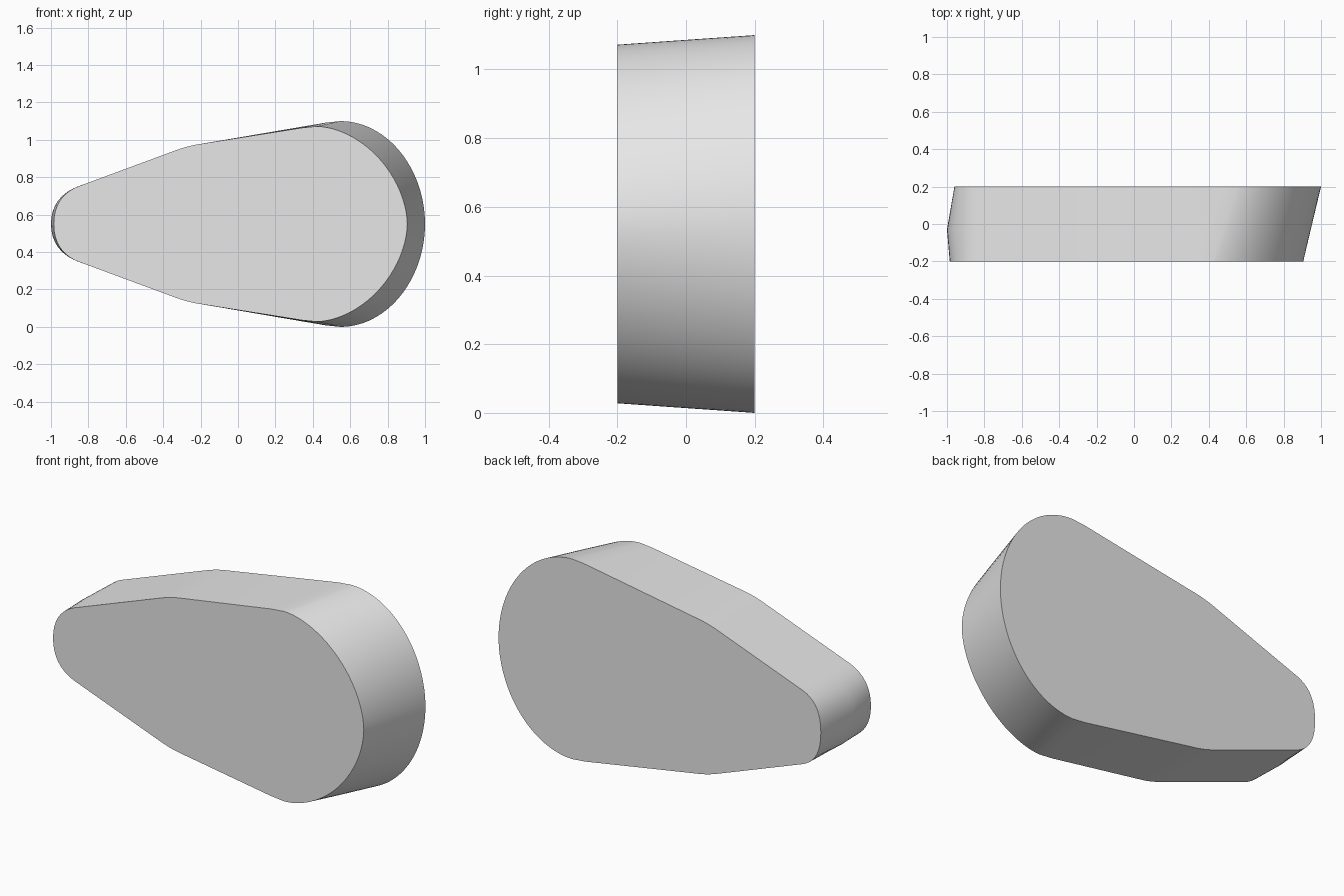
import bpy, bmesh, math
from mathutils import Vector

if "Cube" in bpy.data.objects:
    bpy.data.objects.remove(bpy.data.objects["Cube"])

MID_Z = 0.55      # height of the symmetry line
NOSE, SIDE, ROUND = 10, 6, 28


def half_outline(tip, peak, half, end, power):
    """Upper half of a teardrop outline as (x, height) from narrow tip to round end."""
    pts = []
    # narrow tip: cubic curve
    ctrl = [Vector((tip, 0)), Vector((tip, 0.13)), Vector((-0.91, 0.185)), Vector((-0.83, 0.21))]
    for i in range(NOSE + 1):
        t = i / NOSE
        s = 1 - t
        p = ctrl[0] * s**3 + ctrl[1] * 3*s*s*t + ctrl[2] * 3*s*t*t + ctrl[3] * t**3
        pts.append((p.x, p.y))
    # softened bend between the two straight flanks
    a, b, c = Vector((-0.33, 0.395)), Vector((-0.265, 0.419)), Vector((-0.2, 0.428))
    for i in range(SIDE + 1):
        t = i / SIDE
        p = a * (1-t)**2 + b * 2*t*(1-t) + c * t*t
        pts.append((p.x, p.y))
    # end of the straight flank, just before the peak
    pts.append((peak - 0.08, half - 0.008))
    # broad rounded end
    for i in range(ROUND + 1):
        a = math.pi / 2 * (1 - i / ROUND)
        x = peak + (end - peak) * max(0, math.cos(a)) ** (2 / power)
        pts.append((x, half * max(0, math.sin(a)) ** (2 / power)))
    return pts


def ring(bm, y, outline):
    upper = [bm.verts.new((x, y, MID_Z + h)) for x, h in outline]
    lower = [bm.verts.new((x, y, MID_Z - h)) for x, h in outline[1:-1]]
    return upper + lower[::-1]


bm = bmesh.new()
# front, middle and back cross-sections
rings = [ring(bm, -0.2, half_outline(-0.985, 0.42, 0.522, 0.905, 1.8)),
         ring(bm, -0.03, half_outline(-1.0, 0.476, 0.534, 0.945, 1.88)),
         ring(bm, 0.2, half_outline(-0.96, 0.55, 0.55, 1.0, 1.97))]
for r0, r1 in zip(rings, rings[1:]):
    for i in range(len(r0)):
        j = (i + 1) % len(r0)
        bm.faces.new((r0[i], r0[j], r1[j], r1[i]))
# flat caps
bm.faces.new(rings[0])
bm.faces.new(rings[-1])
bmesh.ops.recalc_face_normals(bm, faces=bm.faces)

mesh = bpy.data.meshes.new("teardrop_block")
bm.to_mesh(mesh)
bm.free()
block = bpy.data.objects.new("teardrop_block", mesh)
bpy.context.collection.objects.link(block)

grey = bpy.data.materials.new("light grey")
grey.diffuse_color = (0.8, 0.8, 0.8, 1)
grey.use_nodes = True
grey.node_tree.nodes["Principled BSDF"].inputs["Base Color"].default_value = grey.diffuse_color
mesh.materials.append(grey)

bpy.context.view_layer.objects.active = block
block.select_set(True)
bpy.ops.object.shade_smooth_by_angle(angle=math.radians(30))
